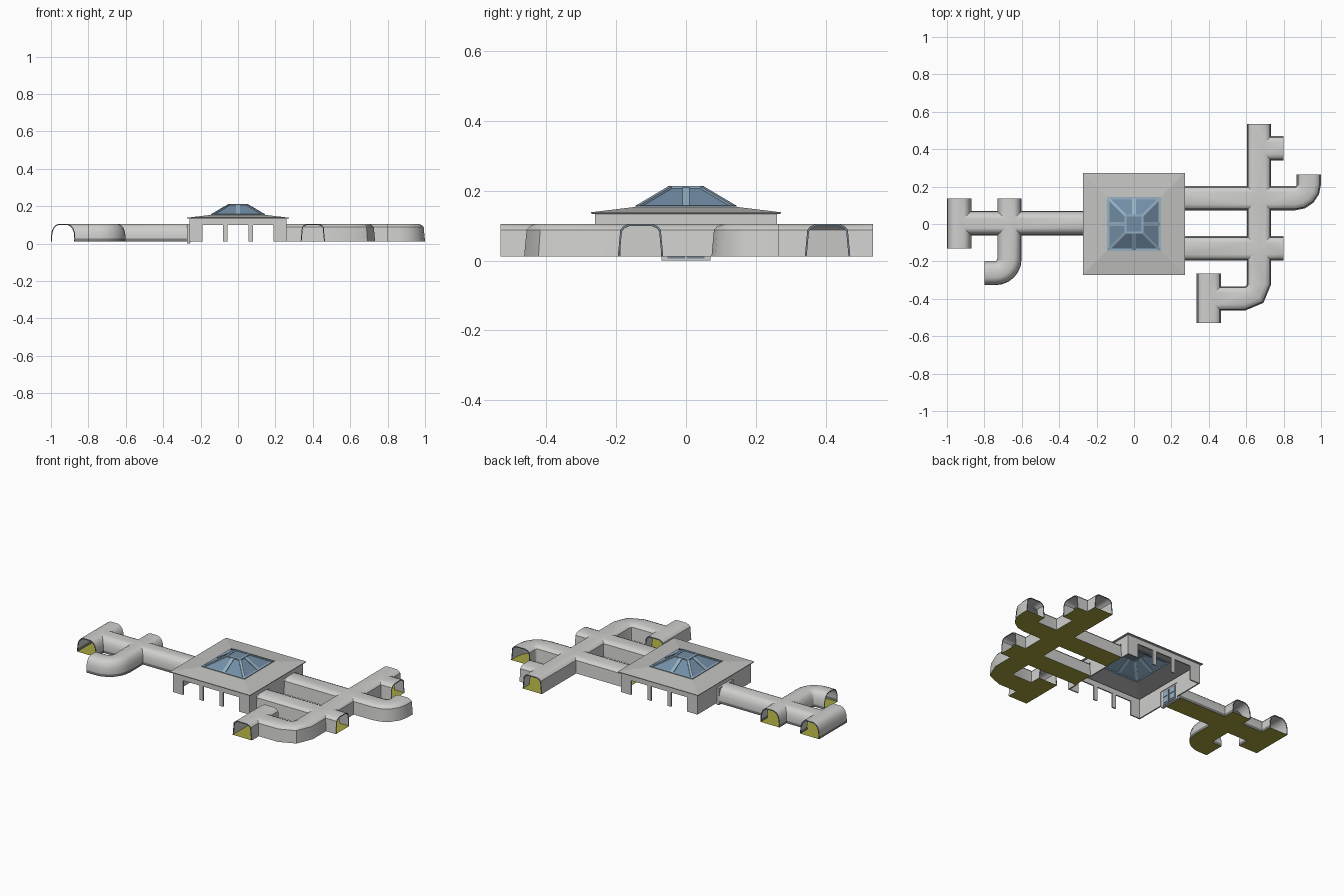
import bpy, bmesh, math
from mathutils import Vector

if "Cube" in bpy.data.objects:
    bpy.data.objects.remove(bpy.data.objects["Cube"])


def mat(name, col):
    m = bpy.data.materials.new(name)
    m.diffuse_color = (*col, 1)
    m.use_nodes = True
    m.node_tree.nodes["Principled BSDF"].inputs["Base Color"].default_value = m.diffuse_color
    return m


WALL = mat("pale grey wall", (0.62, 0.62, 0.61))
ROOF = mat("roof grey", (0.54, 0.54, 0.53))
FLOOR = mat("olive yellow floor", (0.38, 0.37, 0.05))
SKIRT = mat("dark grey skirting", (0.22, 0.22, 0.22))
CAP = mat("open end helper", (0.5, 0.5, 0.5))
GLASS = mat("steel blue glass", (0.17, 0.27, 0.38))
FRAME = mat("light blue frame", (0.31, 0.44, 0.55))
SLATE = mat("slate rim", (0.17, 0.22, 0.28))


def finish(name, bm, mats):
    bmesh.ops.recalc_face_normals(bm, faces=bm.faces)
    me = bpy.data.meshes.new(name)
    bm.to_mesh(me)
    bm.free()
    for m in mats:
        me.materials.append(m)
    ob = bpy.data.objects.new(name, me)
    bpy.context.collection.objects.link(ob)
    return ob


def add_box(bm, lo, hi):
    lo, hi = Vector(lo), Vector(hi)
    for v in bmesh.ops.create_cube(bm, size=1)["verts"]:
        v.co = Vector([(lo[i] + hi[i]) / 2 + v.co[i] * (hi[i] - lo[i]) for i in range(3)])


def box(name, lo, hi, m):
    bm = bmesh.new()
    add_box(bm, lo, hi)
    return finish(name, bm, [m])


# ---- corridor sweeps: half profiles (offset, height) from floor to crown
ANGULAR = [(0.065, 0.012), (0.058, 0.088), (0.049, 0.098), (0.032, 0.105)]
ROUND = [(0.064, 0.012), (0.065, 0.028), (0.062, 0.06), (0.054, 0.083), (0.042, 0.097), (0.025, 0.105)]


def full(profile):
    return profile + [(-u, z) for u, z in reversed(profile)]


def route(pts, r, n):
    """Points with headings; right-angle corners become arcs."""
    p = [Vector(q) for q in pts]
    out = [(p[0], (p[1] - p[0]).normalized())]
    for a, b, c in zip(p, p[1:], p[2:]):
        d1, d2 = (b - a).normalized(), (c - b).normalized()
        centre = b - d1 * r + d2 * r
        for i in range(n + 1):
            t = math.pi / 2 * i / n
            out.append((centre + r * (d1 * math.sin(t) - d2 * math.cos(t)),
                        d1 * math.cos(t) + d2 * math.sin(t)))
    out.append((p[-1], (p[-1] - p[-2]).normalized()))
    return out


def section(bm, pos, head, prof):
    return [bm.verts.new((pos.x + head.y * u, pos.y - head.x * u, z)) for u, z in prof]


def tube(name, pts, half, bend=4):
    bm = bmesh.new()
    prof = full(half)
    n = len(prof)
    rings = [section(bm, p, h, prof) for p, h in route(pts, 0.075, bend)]
    for a, b in zip(rings, rings[1:]):
        for i in range(n):
            j = (i + 1) % n
            f = bm.faces.new((a[i], a[j], b[j], b[i]))
            if i == n - 1:
                f.material_index = 1
            elif half is ROUND and i in (0, n - 2):
                f.material_index = 2
    for ring in (rings[0], rings[-1]):
        bm.faces.new(ring).material_index = 3
    return finish(name, bm, [WALL, FLOOR, SKIRT, CAP])


def wing(name, paths, half, bends):
    """Union the corridors, then open their ends."""
    parts = [tube(name + "_part", p, half, b) for p, b in zip(paths, bends)]
    base = parts[0]
    for o in parts[1:]:
        mod = base.modifiers.new("join", 'BOOLEAN')
        mod.operation, mod.solver, mod.object = 'UNION', 'EXACT', o
    dg = bpy.context.evaluated_depsgraph_get()
    me = bpy.data.meshes.new_from_object(base.evaluated_get(dg))
    for o in parts:
        bpy.data.objects.remove(o)
    bm = bmesh.new()
    bm.from_mesh(me)
    bmesh.ops.delete(bm, geom=[f for f in bm.faces if f.material_index == 3], context='FACES')
    bm.to_mesh(me)
    bm.free()
    ob = bpy.data.objects.new(name, me)
    bpy.context.collection.objects.link(ob)
    bpy.ops.object.select_all(action='DESELECT')
    ob.select_set(True)
    bpy.context.view_layer.objects.active = ob
    bpy.ops.object.shade_smooth_by_angle(angle=math.radians(28))


wing("right_wing_corridors", [
    [(0.26, 0.138), (0.935, 0.138), (0.935, 0.265)],
    [(0.668, 0.535), (0.668, -0.398), (0.40, -0.398)],
    [(0.26, -0.13), (0.80, -0.13)],
    [(0.668, 0.405), (0.80, 0.405)],
    [(0.40, -0.265), (0.40, -0.53)]], ANGULAR, [4, 2, 1, 1, 1])
wing("left_wing_corridors", [
    [(-0.262, 0.004), (-0.935, 0.004)],
    [(-0.935, 0.137), (-0.935, -0.13)],
    [(-0.666, 0.137), (-0.666, -0.262), (-0.80, -0.262)]], ROUND, [1, 1, 6])

# ---- thin slate rims round the open corridor mouths
bm = bmesh.new()
for x, y, hx, hy, half in [
        (0.935, 0.265, 0, 1, ANGULAR), (0.668, 0.535, 0, 1, ANGULAR), (0.80, -0.13, 1, 0, ANGULAR),
        (0.80, 0.405, 1, 0, ANGULAR), (0.40, -0.265, 0, 1, ANGULAR), (0.40, -0.53, 0, -1, ANGULAR),
        (-0.935, 0.137, 0, 1, ROUND), (-0.935, -0.13, 0, -1, ROUND),
        (-0.666, 0.137, 0, 1, ROUND), (-0.80, -0.262, -1, 0, ROUND)]:
    prof = full(half)
    pos, head = Vector((x, y)), Vector((hx, hy))
    a = section(bm, pos, head, prof)
    b = section(bm, pos, head, [(u * 0.92, 0.012 + (z - 0.012) * 0.94) for u, z in prof])
    for i in range(len(prof) - 1):
        bm.faces.new((a[i], a[i + 1], b[i + 1], b[i]))
finish("corridor_rims", bm, [SLATE])

# ---- hall walls: lintel plus piers between openings
R, T = 0.26, 0.008


def hall_wall(name, axis, sign, openings):
    bm = bmesh.new()
    lo, hi = sorted((sign * R, sign * (R - T)))

    def piece(a, b, z0, z1):
        if axis == 'y':
            add_box(bm, (a, lo, z0), (b, hi, z1))
        else:
            add_box(bm, (lo, a, z0), (hi, b, z1))
    piece(-R, R, 0.1, 0.133)
    edges = [-R] + [e for o in openings for e in o] + [R]
    for a, b in zip(edges[::2], edges[1::2]):
        piece(a, b, 0.012, 0.1)
    finish(name, bm, [WALL])


BAYS = [(-0.19, -0.08), (-0.055, 0.055), (0.08, 0.19)]
hall_wall("hall_front_wall", 'y', -1, BAYS)
hall_wall("hall_back_wall", 'y', 1, BAYS)
hall_wall("hall_right_wall", 'x', 1, [(-0.188, -0.072), (0.08, 0.196)])
hall_wall("hall_left_wall", 'x', -1, [(-0.07, 0.07)])

# ---- door screen in the left wall
box("door_screen", (-0.272, -0.07, 0), (-0.256, 0.07, 0.104), WALL)
for s in (-1, 1):
    y = s * 0.028
    box("door_leaf", (-0.256, y - 0.025, 0.006), (-0.253, y + 0.025, 0.092), SLATE)
    for z in (0.018, 0.056):
        box("door_pane", (-0.253, y - 0.018, z), (-0.251, y + 0.018, z + 0.03), FRAME)


# ---- square lofts for roof and skylight
def square_loft(name, rings, m, cap=False):
    bm = bmesh.new()
    vs = [[bm.verts.new((sx * r, sy * r, z)) for sx, sy in ((-1, -1), (1, -1), (1, 1), (-1, 1))]
          for r, z in rings]
    for a, b in zip(vs, vs[1:]):
        for i in range(4):
            j = (i + 1) % 4
            bm.faces.new((a[i], a[j], b[j], b[i]))
    if cap:
        bm.faces.new(vs[-1])
    finish(name, bm, [m])


square_loft("hall_roof", [(0.252, 0.133), (0.272, 0.134), (0.272, 0.138), (0.14, 0.154)], ROOF)
B, BZ, C, CZ = 0.138, 0.154, 0.045, 0.209
square_loft("skylight_glass", [(B, BZ), (C, CZ)], GLASS, True)

# ---- skylight ribs
bm = bmesh.new()


def rib(p, q, w, h=0.007):
    p, q = Vector(p), Vector(q)
    d = q - p
    rot = d.to_track_quat('Y', 'Z')
    for v in bmesh.ops.create_cube(bm, size=1)["verts"]:
        v.co = (p + q) / 2 + rot @ Vector((v.co.x * w, v.co.y * d.length, v.co.z * h))


for k in range(4):
    ca, sa = round(math.cos(k * math.pi / 2)), round(math.sin(k * math.pi / 2))

    def P(x, y, z):
        return (ca * x - sa * y, sa * x + ca * y, z)
    rib(P(B, B, BZ), P(C, C, CZ), 0.014)
    rib(P(B, 0, BZ), P(C, 0, CZ), 0.02)
    rib(P(B, -B - 0.006, BZ), P(B, B + 0.006, BZ), 0.014)
    rib(P(C, -C, CZ), P(C, C, CZ), 0.012)
finish("skylight_ribs", bm, [FRAME])
